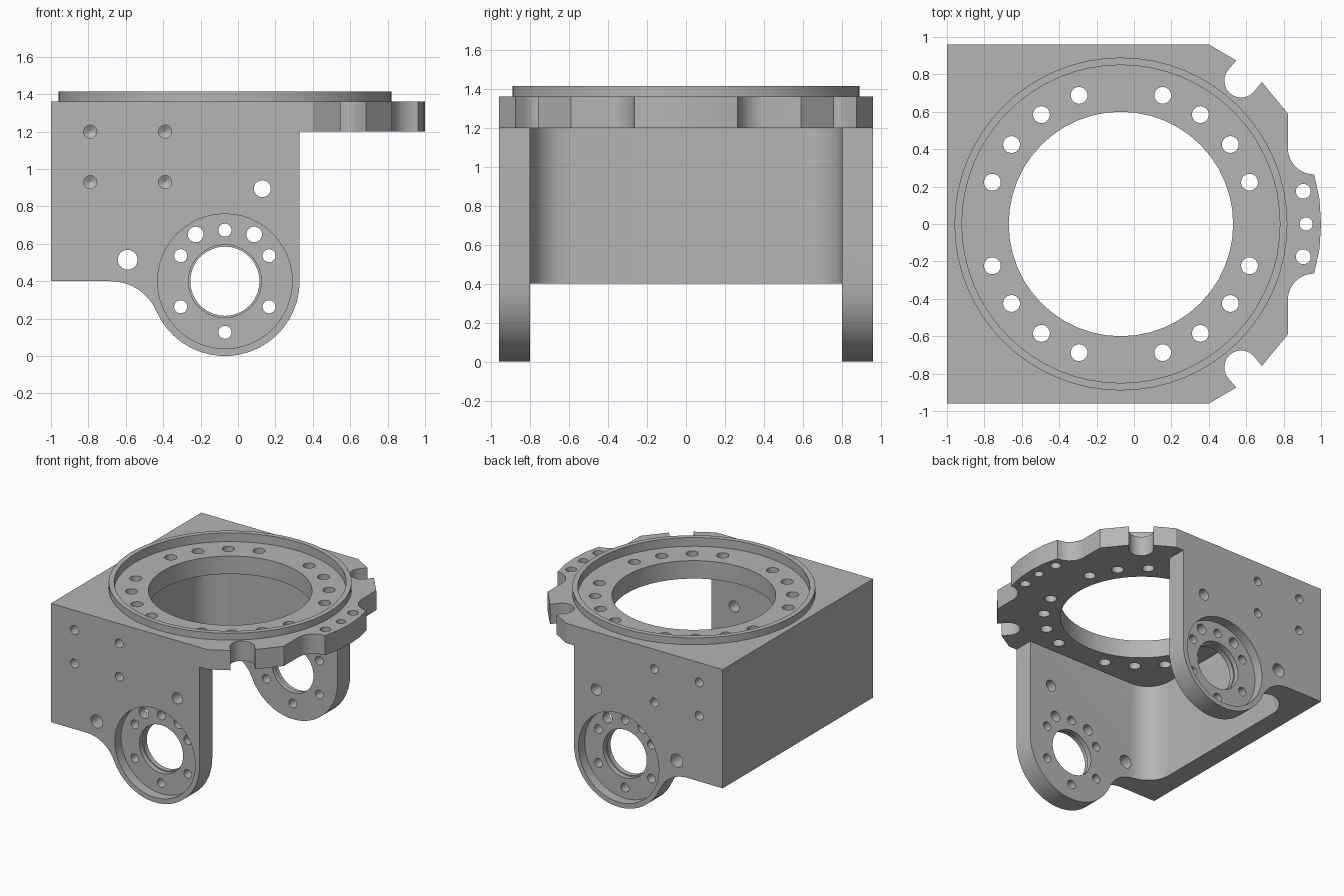
import bpy, bmesh
from math import cos, sin, pi, radians

if "Cube" in bpy.data.objects:
    bpy.data.objects.remove(bpy.data.objects["Cube"], do_unlink=True)

grey = bpy.data.materials.new("plain grey")
grey.use_nodes = True
grey.diffuse_color = (0.46, 0.46, 0.46, 1)
grey.node_tree.nodes["Principled BSDF"].inputs["Base Color"].default_value = (0.46, 0.46, 0.46, 1)

CX = -0.07        # shared axis of the ring and the side bosses
BOSS_Z = 0.4
TOP, UNDER = 1.36, 1.2
HALF = 0.96       # half width
WALL = 0.16


def arc(cx, cy, r, a0, a1, n=10):
    """Points along an arc, angles in degrees."""
    return [(cx + r * cos(radians(a0 + (a1 - a0) * i / n)),
             cy + r * sin(radians(a0 + (a1 - a0) * i / n))) for i in range(n + 1)]


def circle(cx, cy, r, n=24):
    return arc(cx, cy, r, 0, 360, n)[:-1]


def solid(name, prisms):
    """One object made of prisms: (outline, axis, low, high, tip scale)."""
    bm = bmesh.new()
    for pts, axis, lo, hi, scale in prisms:
        mx = sum(p[0] for p in pts) / len(pts)
        my = sum(p[1] for p in pts) / len(pts)
        ends = []
        for h, s in ((lo, 1), (hi, scale)):
            flat = [(mx + (a - mx) * s, my + (b - my) * s) for a, b in pts]
            ends.append([bm.verts.new((a, h, b) if axis == "y" else (a, b, h)) for a, b in flat])
        low, high = ends
        bm.faces.new(low)
        bm.faces.new(high[::-1])
        for i in range(len(pts)):
            j = (i + 1) % len(pts)
            bm.faces.new((low[j], low[i], high[i], high[j]))
    bmesh.ops.recalc_face_normals(bm, faces=bm.faces)
    mesh = bpy.data.meshes.new(name)
    bm.to_mesh(mesh)
    bm.free()
    mesh.materials.append(grey)
    ob = bpy.data.objects.new(name, mesh)
    bpy.context.collection.objects.link(ob)
    return ob


def combine(target, operation, prisms):
    """Apply a boolean and discard the helper."""
    helper = solid("helper", prisms)
    helper.hide_render = True
    mod = target.modifiers.new("cut", "BOOLEAN")
    mod.operation, mod.solver, mod.object = operation, "EXACT", helper
    bpy.context.view_layer.objects.active = target
    bpy.ops.object.modifier_apply(modifier=mod.name)
    bpy.data.objects.remove(helper, do_unlink=True)


# U-shaped wall: plan outline with rounded inner corners
inner, back, front = HALF - WALL, -1 + WALL, 0.33
fillet = 0.2
plan = [(front, HALF), (-1, HALF), (-1, -HALF), (front, -HALF), (front, -inner)]
plan += arc(back + fillet, -inner + fillet, fillet, 270, 180)
plan += arc(back + fillet, inner - fillet, fillet, 180, 90)
plan += [(front, inner)]
bracket = solid("bracket_body", [(plan, "z", -0.1, UNDER, 1)])

# Side outline: square at the rear, round boss hanging at the front
side = [(-1, 1.5), (-1, BOSS_Z)]
side += arc(-0.68, 0.135, 0.265, 90, 23.5, 8)
side += arc(CX, BOSS_Z, 0.4, 203.5, 360, 20)[1:]
side += [(front, 1.5)]
combine(bracket, "INTERSECT", [(side, "y", -1.2, 1.2, 1)])

# Top plate: rear rectangle, faceted disc rim, rim slots and front tab
R = 1.07


def rim(a):
    return (CX + R * cos(radians(a)), R * sin(radians(a)))


slot_a, slot_r = 50, 0.09
sx, sy = CX + cos(radians(slot_a)), sin(radians(slot_a))
half = [(1.0, 0), rim(7.2)]
half += arc(0.963, 0.405, 0.14, 270, 180)
half += [(0.823, 0.59), rim(slot_a - 4.8)]
half += arc(sx, sy, slot_r, slot_a - 90, slot_a - 270, 14)
half += [rim(slot_a + 4.8), (0.4, HALF), (-1, HALF)]
plate = half + [(x, -y) for x, y in half[:0:-1]]
combine(bracket, "UNION", [(plate, "z", UNDER, TOP, 1)])

# Raised ring with recessed floor and large opening
combine(bracket, "UNION", [(circle(CX, 0, 0.89, 64), "z", TOP - 0.05, TOP + 0.055, 1)])
combine(bracket, "DIFFERENCE", [(circle(CX, 0, 0.85, 64), "z", TOP - 0.015, 1.6, 1)])
combine(bracket, "DIFFERENCE", [(circle(CX, 0, 0.6, 48), "z", 1.1, 1.6, 1)])

# Ring bolt circle (none on the four main axes) and tab holes
holes = [circle(CX + 0.723 * cos(i * pi / 10), 0.723 * sin(i * pi / 10), 0.045)
         for i in range(20) if i % 5]
holes += [circle(0.905, y, 0.04) for y in (-0.175, 0.175)] + [circle(0.92, 0, 0.035)]
combine(bracket, "DIFFERENCE", [(h, "z", 1.1, 1.6, 1) for h in holes])

# Boss recesses and bores, both sides
for radius, depth in ((0.36, 0.08), (0.195, 0.12)):
    ring = circle(CX, BOSS_Z, radius, 48)
    combine(bracket, "DIFFERENCE", [(ring, "y", s * (HALF - depth), s * 1.2, 1) for s in (-1, 1)])
through = [circle(CX, BOSS_Z, 0.185, 36)]

# Boss bolt circle and loose through holes
for a, r in ((30, 0.035), (58, 0.042), (90, 0.035), (122, 0.042), (150, 0.035),
             (210, 0.035), (270, 0.035), (330, 0.035)):
    d = 0.295 if r > 0.04 else 0.273
    through.append(circle(CX + d * cos(radians(a)), BOSS_Z + d * sin(radians(a)), r))
through += [circle(0.13, 0.895, 0.045), circle(-0.59, 0.515, 0.053)]
combine(bracket, "DIFFERENCE", [(h, "y", -1.2, 1.2, 1) for h in through])

# Blind holes with conical ends
spots = [circle(x, z, 0.035) for x in (-0.79, -0.39) for z in (0.93, 1.2)]
for lo, hi, scale in ((1.2, 0.88, 1), (0.8801, 0.86, 0.05)):
    combine(bracket, "DIFFERENCE", [(p, "y", s * lo, s * hi, scale) for p in spots for s in (-1, 1)])

# Smooth curves, crisp edges
bpy.ops.object.select_all(action="DESELECT")
bracket.select_set(True)
bpy.context.view_layer.objects.active = bracket
bpy.ops.object.shade_smooth_by_angle(angle=radians(25))
